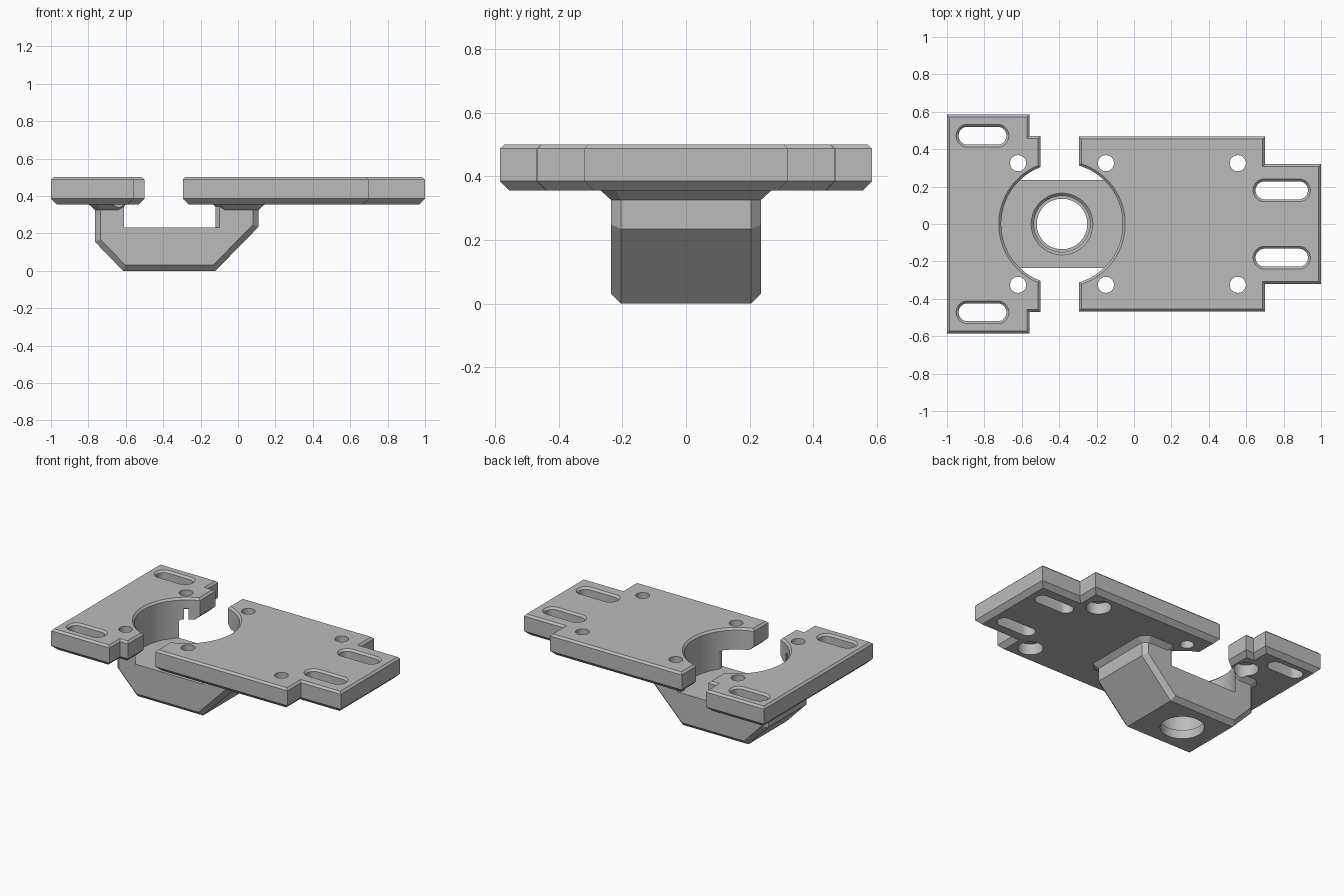
import bpy, bmesh
from math import cos, sin, pi, radians
from mathutils import Vector

old = bpy.data.objects.get("Cube")
if old:
    bpy.data.objects.remove(old, do_unlink=True)

grey = bpy.data.materials.new("plain_grey")
grey.use_nodes = True
colour = (0.5, 0.5, 0.5, 1)
grey.diffuse_color = colour
grey.node_tree.nodes["Principled BSDF"].inputs["Base Color"].default_value = colour

CX = -0.385                      # axis of the round opening
BOTTOM, TOP = 0.355, 0.5         # plate heights


def offset(outline, d):
    """Mitred offset of a counter-clockwise outline; positive grows it."""
    pts = [Vector(p) for p in outline]
    result = []
    for i, p in enumerate(pts):
        a = (p - pts[i - 1]).normalized()
        b = (pts[(i + 1) % len(pts)] - p).normalized()
        n1, n2 = Vector((a.y, -a.x)), Vector((b.y, -b.x))
        result.append(p + (n1 + n2) * (d / (1 + n1.dot(n2))))
    return result


def loft(name, outline, layers, upright=False):
    """Stack offset copies of an outline along z, or along y when upright."""
    bm = bmesh.new()
    rings = []
    for h, d in layers:
        rings.append([bm.verts.new((p.x, h, p.y) if upright else (p.x, p.y, h))
                      for p in offset(outline, d)])
    n = len(outline)
    for lo, hi in zip(rings, rings[1:]):
        for i in range(n):
            j = (i + 1) % n
            bm.faces.new((lo[i], lo[j], hi[j], hi[i]))
    bm.faces.new(rings[0][::-1])
    bm.faces.new(rings[-1])
    bmesh.ops.recalc_face_normals(bm, faces=bm.faces)
    mesh = bpy.data.meshes.new(name)
    bm.to_mesh(mesh)
    bm.free()
    mesh.materials.append(grey)
    ob = bpy.data.objects.new(name, mesh)
    bpy.context.collection.objects.link(ob)
    return ob


def slot(x, y, r, half=0.0, n=64):
    """Circle, or a rounded slot along x when half is above zero."""
    pts = []
    for i in range(n):
        a = 2 * pi * (i + 0.5) / n
        pts.append((x + r * cos(a) + (half if cos(a) > 0 else -half), y + r * sin(a)))
    return pts


def mirrored(half):
    """Close an outline whose lower half runs left to right."""
    return half + [(x, -y) for x, y in reversed(half)]


def chamfered_rect(x0, x1, y, c):
    return mirrored([(x0, -y + c), (x0 + c, -y), (x1 - c, -y), (x1, -y + c)])


# Plates, with a wide lower and a narrow upper chamfer
plate_layers = [(BOTTOM, -0.03), (BOTTOM + 0.03, 0), (TOP - 0.013, 0), (TOP, -0.013)]
left_plate = loft("left_plate", mirrored(
    [(-1, -0.585), (-0.56, -0.585), (-0.56, -0.47), (-0.5, -0.47)]), plate_layers)
right_plate = loft("right_plate", mirrored(
    [(-0.295, -0.467), (0.7, -0.467), (0.7, -0.32), (1, -0.32)]), plate_layers)

# Bracket hanging below, chamfered on its front and back faces
bracket = loft("bracket", [(-0.765, 0.155), (-0.615, 0), (-0.12, 0), (0.11, 0.235),
                           (0.11, 0.43), (-0.765, 0.43)],
               [(-0.235, -0.03), (-0.205, 0), (0.205, 0), (0.235, -0.03)], True)

# Flares joining the bracket arms to the plates
flare_layers = [(0.325, 0), (BOTTOM, 0.033), (0.37, 0.033)]
left_flare = loft("left_flare", chamfered_rect(-0.765, -0.61, 0.235, 0.03), flare_layers)
right_flare = loft("right_flare", chamfered_rect(-0.1, 0.11, 0.235, 0.03), flare_layers)

# Cutters
chamfer_top = [(0.2, 0), (TOP - 0.013, 0), (TOP + 0.02, 0.033)]
opening = loft("opening_cutter", slot(CX, 0, 0.325, n=96),
               [(0.23, 0), (TOP - 0.013, 0), (TOP + 0.02, 0.033)])
channel = loft("channel_cutter", mirrored(
    [(-0.61, -0.3), (-0.035, -0.3), (-0.12, -0.215)]), [(0.23, 0), (0.6, 0)])
bore = loft("bore_cutter", slot(CX, 0, 0.15),
            [(-0.1, -0.015), (0.06, -0.015), (0.06, 0), (0.215, 0), (0.25, 0.035)])
left_cuts, right_cuts, flare_cuts = [], [], []
for s in (-1, 1):
    left_cuts.append(loft("slot_cutter", slot(-0.81, s * 0.472, 0.048, 0.08), chamfer_top))
    right_cuts.append(loft("slot_cutter", slot(0.79, s * 0.18, 0.048, 0.092), chamfer_top))
    # Screw holes, counterbored from below except beside the right arm
    for x, wide, cuts in ((-0.62, 0.035, left_cuts), (-0.15, 0, right_cuts),
                          (0.555, 0.035, right_cuts)):
        layers = [(0.2, wide), (0.6, 0)]
        if wide:
            layers[1:1] = [(0.43, wide), (0.43, 0)]
        hole = loft("hole_cutter", slot(x, s * 0.325, 0.043, n=40), layers)
        cuts.append(hole)
        if x < 0:
            flare_cuts.append(hole)

jobs = [(left_plate, [opening] + left_cuts), (right_plate, [opening] + right_cuts),
        (bracket, [channel, opening, bore]),
        (left_flare, [opening] + flare_cuts), (right_flare, [opening] + flare_cuts)]
used = set()
for ob, cutters in jobs:
    bpy.ops.object.select_all(action="DESELECT")
    ob.select_set(True)
    bpy.context.view_layer.objects.active = ob
    for cutter in cutters:
        used.add(cutter)
        mod = ob.modifiers.new("cut", "BOOLEAN")
        mod.operation = "DIFFERENCE"
        mod.solver = "EXACT"
        mod.object = cutter
        bpy.ops.object.modifier_apply(modifier=mod.name)
    bpy.ops.object.shade_smooth_by_angle(angle=radians(20))
for cutter in used:
    bpy.data.objects.remove(cutter, do_unlink=True)
